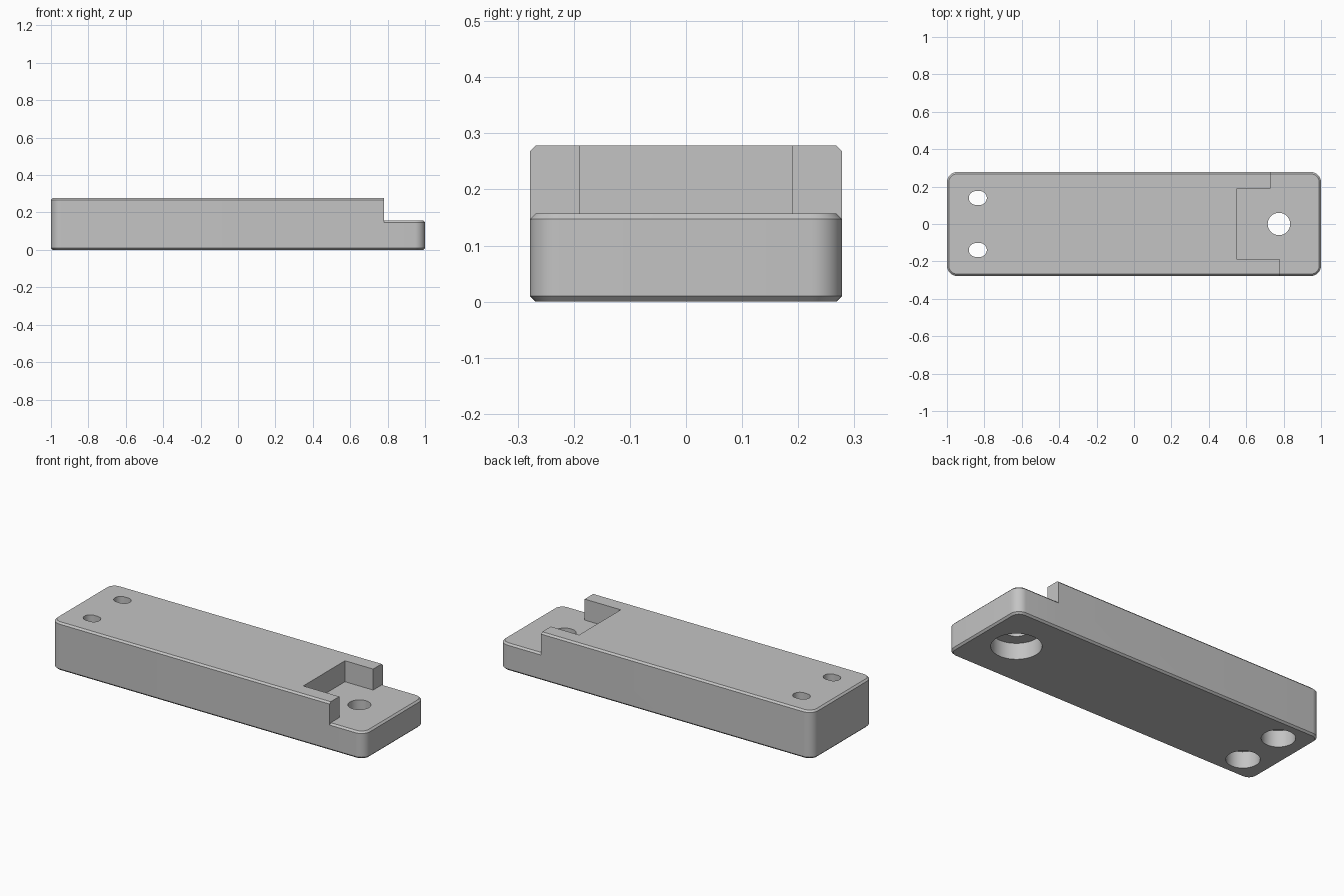
import bpy
import bmesh
from math import cos, sin, pi, radians

if "Cube" in bpy.data.objects:
    bpy.data.objects.remove(bpy.data.objects["Cube"], do_unlink=True)

HALF_X, HALF_Y, HEIGHT = 1.0, 0.278, 0.278
STEP_Z, RADIUS, CHAMFER = 0.157, 0.055, 0.01
POCKET_Y, FAR = 0.19, 1.2

grey = bpy.data.materials.new("plain grey")
grey.use_nodes = True
colour = (0.55, 0.55, 0.55, 1)
grey.diffuse_color = colour
grey.node_tree.nodes["Principled BSDF"].inputs["Base Color"].default_value = colour


def rounded_outline(hx, hy, r, seg=10):
    """Points around a rectangle with rounded corners."""
    pts = []
    for k, (sx, sy) in enumerate([(1, 1), (-1, 1), (-1, -1), (1, -1)]):
        for i in range(seg + 1):
            a = (k + i / seg) * pi / 2
            pts.append((sx * (hx - r) + r * cos(a), sy * (hy - r) + r * sin(a)))
    return pts


def loft(name, rings):
    """Closed solid through equal-length rings of (outline, z)."""
    bm = bmesh.new()
    loops = [[bm.verts.new((x, y, z)) for x, y in pts] for pts, z in rings]
    n = len(loops[0])
    for low, high in zip(loops, loops[1:]):
        for i in range(n):
            j = (i + 1) % n
            bm.faces.new((low[i], low[j], high[j], high[i]))
    bm.faces.new(loops[0][::-1])
    bm.faces.new(loops[-1])
    bmesh.ops.recalc_face_normals(bm, faces=bm.faces)
    mesh = bpy.data.meshes.new(name)
    bm.to_mesh(mesh)
    bm.free()
    mesh.materials.append(grey)
    obj = bpy.data.objects.new(name, mesh)
    bpy.context.collection.objects.link(obj)
    return obj


def slab(name, top):
    """Rounded plate with chamfered rims."""
    full = rounded_outline(HALF_X, HALF_Y, RADIUS)
    inset = rounded_outline(HALF_X - CHAMFER, HALF_Y - CHAMFER, RADIUS - CHAMFER)
    return loft(name, [(inset, 0), (full, CHAMFER), (full, top - CHAMFER), (inset, top)])


def round_cutter(x, y, r, z0, z1, stretch=0.0, seg=24):
    """Cylinder, or a slot when stretched along x."""
    pts = []
    for side in (0, 1):
        for i in range(seg + 1):
            if stretch == 0 and i == seg:
                continue
            a = -pi / 2 + pi * (side + i / seg)
            pts.append((x + (1 - 2 * side) * stretch + r * cos(a), y + r * sin(a)))
    return loft("cutter", [(pts, z0), (pts, z1)])


def combine(target, other, operation):
    other.hide_render = True
    mod = target.modifiers.new(operation.lower(), "BOOLEAN")
    mod.operation, mod.solver, mod.object = operation, "EXACT", other
    bpy.context.view_layer.objects.active = target
    bpy.ops.object.modifier_apply(modifier=mod.name)
    bpy.data.objects.remove(other, do_unlink=True)


# Full height body, cut away at the +x end around two unequal rails
body = slab("mounting_block", HEIGHT)
notch = [(0.78, -FAR), (FAR, -FAR), (FAR, FAR), (0.73, FAR),
         (0.73, POCKET_Y), (0.55, POCKET_Y), (0.55, -POCKET_Y), (0.78, -POCKET_Y)]
combine(body, loft("notch_cutter", [(notch, -1), (notch, 1)]), "DIFFERENCE")

# Low step that keeps its own chamfered rim
combine(body, slab("low_step", STEP_Z), "UNION")

# Screw hole with counterbore in the step
combine(body, round_cutter(0.775, 0, 0.06, -1, 1), "DIFFERENCE")
combine(body, round_cutter(0.775, 0, 0.13, -1, 0.093), "DIFFERENCE")

# Pair of slots with round counterbores at the other end
for y in (-0.139, 0.139):
    combine(body, round_cutter(-0.835, y, 0.037, -1, 1, stretch=0.011), "DIFFERENCE")
    combine(body, round_cutter(-0.835, y, 0.087, -1, 0.095), "DIFFERENCE")

# Smooth round walls, crisp edges
bpy.ops.object.select_all(action="DESELECT")
body.select_set(True)
bpy.context.view_layer.objects.active = body
bpy.ops.object.shade_smooth_by_angle(angle=radians(30))
